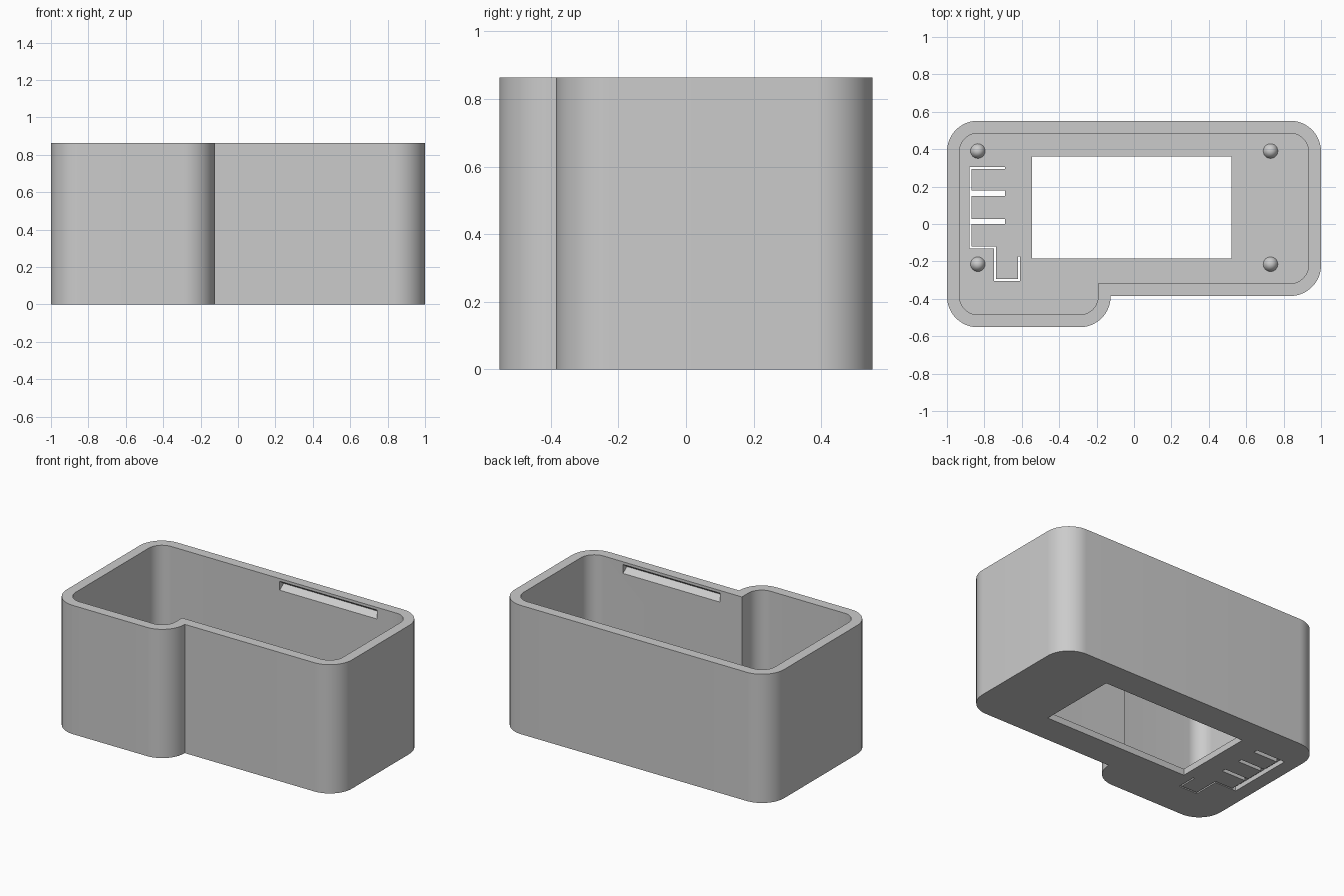
import bpy, bmesh, math
from mathutils import Vector

cube = bpy.data.objects.get("Cube")
if cube:
    bpy.data.objects.remove(cube, do_unlink=True)

HEIGHT, FLOOR, WALL = 0.863, 0.043, 0.067

grey = bpy.data.materials.new("plain grey")
grey.use_nodes = True
grey.diffuse_color = (0.6, 0.6, 0.6, 1)
grey.node_tree.nodes["Principled BSDF"].inputs["Base Color"].default_value = (0.6, 0.6, 0.6, 1)


def prism(name, points, offset):
    """Solid made by sweeping a closed 3D polygon along offset."""
    bm = bmesh.new()
    face = bm.faces.new([bm.verts.new(p) for p in points])
    swept = bmesh.ops.extrude_face_region(bm, geom=[face])["geom"]
    bmesh.ops.translate(bm, vec=offset, verts=[v for v in swept if isinstance(v, bmesh.types.BMVert)])
    bmesh.ops.recalc_face_normals(bm, faces=bm.faces)
    mesh = bpy.data.meshes.new(name)
    bm.to_mesh(mesh)
    bm.free()
    mesh.materials.append(grey)
    obj = bpy.data.objects.new(name, mesh)
    bpy.context.collection.objects.link(obj)
    return obj


def box(name, x0, x1, y0, y1, z0=-0.1, z1=0.1):
    return prism(name, [(x0, y0, z0), (x1, y0, z0), (x1, y1, z0), (x0, y1, z0)], (0, 0, z1 - z0))


def outline(inset, z, steps=16):
    """Stepped case outline with rounded outer corners and one sharp inner corner."""
    r = 0.165 - inset
    x, y, step_x, step_y = 1 - inset, 0.552 - inset, -0.125 - inset, -0.385 + inset
    points = [(step_x, step_y, z)]
    corners = [(x - r, step_y + r, -90), (x - r, y - r, 0),
               (-x + r, y - r, 90), (-x + r, -y + r, 180), (step_x - r, -y + r, 270)]
    for cx, cy, start in corners:
        for i in range(steps + 1):
            a = math.radians(start + 90 * i / steps)
            points.append((cx + r * math.cos(a), cy + r * math.sin(a), z))
    if (Vector(points[-1]) - Vector(points[0])).length < 0.005:
        points.pop()
    return points


# Outer shell and hollow interior
case = prism("case_body", outline(0, 0), (0, 0, HEIGHT))
cutters = [prism("cavity", outline(WALL, FLOOR), (0, 0, HEIGHT))]

# Display window
cutters.append(box("window", -0.545, 0.52, -0.185, 0.36))

# Slots around the flexible push buttons in the floor
LEFT, RIGHT = -0.88, -0.69
for y0, y1 in ((0.295, 0.305), (0.15, 0.178), (0.0, 0.028)):
    cutters.append(box("finger_slot", LEFT + 0.004, RIGHT, y0, y1))
cutters.append(box("side_slot", LEFT, LEFT + 0.01, -0.13, 0.305))
cutters.append(box("lower_slot", LEFT, -0.738, -0.13, -0.121))
cutters.append(box("tab_side", -0.748, -0.738, -0.305, -0.121))
cutters.append(box("tab_end", -0.748, -0.61, -0.305, -0.295))
cutters.append(box("tab_other_side", -0.62, -0.61, -0.305, -0.175))
# Wider relief on the underside of the thin slots
cutters.append(box("side_relief", LEFT - 0.025, LEFT + 0.01, -0.13, 0.325, -0.1, FLOOR * 0.7))
cutters.append(box("finger_relief", LEFT, RIGHT, 0.295, 0.325, -0.1, FLOOR * 0.7))

# V-shaped snap grooves inside the long walls
for wall_y, side in ((0.552 - WALL, 1), (-0.385 + WALL, -1)):
    profile = [(-0.03, wall_y - side * 0.02, 0.845), (-0.03, wall_y, 0.845),
               (-0.03, wall_y + side * 0.042, 0.815),
               (-0.03, wall_y, 0.785), (-0.03, wall_y - side * 0.02, 0.785)]
    cutters.append(prism("snap_groove", profile, (0.72, 0, 0)))

bpy.context.view_layer.objects.active = case
for cutter in cutters:
    mod = case.modifiers.new("cut", "BOOLEAN")
    mod.operation, mod.solver, mod.object = "DIFFERENCE", "EXACT", cutter
    bpy.ops.object.modifier_apply(modifier=mod.name)
    bpy.data.objects.remove(cutter, do_unlink=True)

# Pointed locating pegs on the floor
parts = [case]
for x in (-0.835, 0.73):
    for y in (-0.215, 0.39):
        bpy.ops.mesh.primitive_cone_add(vertices=24, radius1=0.04, radius2=0, depth=0.1,
                                        location=(x, y, FLOOR + 0.048))
        peg = bpy.context.object
        peg.name = "locating_peg"
        peg.data.materials.append(grey)
        parts.append(peg)

bpy.ops.object.select_all(action="DESELECT")
for part in parts:
    part.select_set(True)
bpy.context.view_layer.objects.active = case
bpy.ops.object.shade_smooth_by_angle(angle=math.radians(30))
